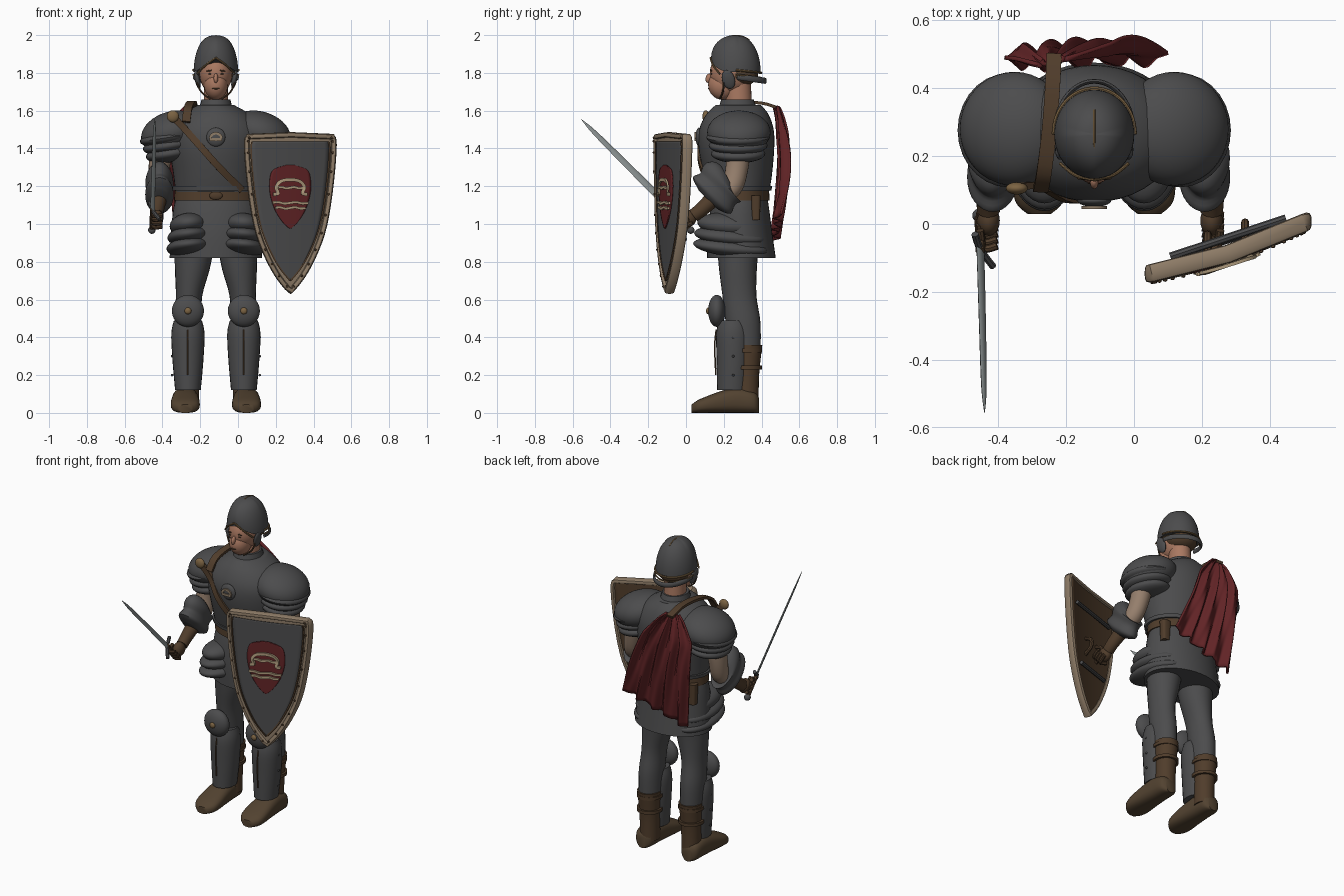
import bpy, bmesh
from math import sin, cos, pi, sqrt, radians
from mathutils import Vector, Matrix, Euler

if "Cube" in bpy.data.objects:
    bpy.data.objects.remove(bpy.data.objects["Cube"])
CX = -0.117  # body axis


def material(name, *rgb):
    m = bpy.data.materials.new(name)
    m.use_nodes = True
    m.diffuse_color = (*rgb, 1)
    m.node_tree.nodes["Principled BSDF"].inputs["Base Color"].default_value = (*rgb, 1)
    return m


steel = material("dark steel", .072, .072, .074)
leather = material("brown leather", .08, .046, .024)
boots = material("boot leather", .085, .055, .03)
skin = material("skin", .4, .19, .12)
sleeve_cloth = material("sleeve cloth", .3, .21, .15)
trim = material("pale trim", .27, .2, .135)
bronze = material("bronze", .2, .125, .055)
crimson = material("crimson cloth", .12, .017, .019)
blade_steel = material("blade steel", .27, .3, .3)
ivory = material("ivory ornament", .42, .32, .2)


def finish(name, bm, *mats, closed=True):
    if closed:
        bmesh.ops.recalc_face_normals(bm, faces=bm.faces)
    me = bpy.data.meshes.new(name)
    bm.to_mesh(me)
    bm.free()
    for m in mats:
        me.materials.append(m)
    for poly in me.polygons:
        poly.use_smooth = True
    me.set_sharp_from_angle(angle=radians(42))
    ob = bpy.data.objects.new(name, me)
    bpy.context.scene.collection.objects.link(ob)
    return ob


def smooth_rows(rows, steps):
    """Catmull-Rom interpolation of equal-length tuples."""
    out = []
    for i in range(len(rows) - 1):
        a, b, c, d = (rows[max(0, min(len(rows) - 1, i + k))] for k in (-1, 0, 1, 2))
        for s in range(steps):
            t = s / steps
            out.append([.5 * (2*q + (r-p)*t + (2*p-5*q+4*r-w)*t*t + (3*q-p-3*r+w)*t**3)
                        for p, q, r, w in zip(a, b, c, d)])
    return out + [list(rows[-1])]


def sweep(name, rows, mat, n=24, side=(1, 0, 0), up=None, steps=4, loop=False, power=1):
    """Elliptical section swept along rows of x, y, z, half width, half depth."""
    rows = rows if loop else smooth_rows(rows, steps)
    bm, rings, count = bmesh.new(), [], len(rows)
    pts = [Vector(r[:3]) for r in rows]
    for i, r in enumerate(rows):
        if loop:
            t = pts[(i + 1) % count] - pts[i - 1]
        else:
            t = Vector(up) if up else pts[min(i + 1, count - 1)] - pts[max(i - 1, 0)]
        nrm = t.cross(Vector(side)).normalized()
        s = nrm.cross(t).normalized()
        ring = []
        for k in range(n):
            ang = 2 * pi * k / n + (pi / 4 if n == 4 else 0)
            f = sqrt(2) if n == 4 else 1
            c, d = (f * (abs(v) ** power) * (1 if v > 0 else -1) for v in (cos(ang), sin(ang)))
            ring.append(bm.verts.new(pts[i] + s * c * max(r[3], .001) + nrm * d * max(r[4], .001)))
        rings.append(ring)
    for i in range(count if loop else count - 1):
        a, b = rings[i], rings[(i + 1) % count]
        for k in range(n):
            bm.faces.new((a[k], a[(k + 1) % n], b[(k + 1) % n], b[k]))
    if not loop:
        bm.faces.new(rings[0])
        bm.faces.new(rings[-1])
    return finish(name, bm, mat)


def loft(name, rows, mat, **kw):
    return sweep(name, rows, mat, up=(0, 0, 1), **kw)


def tube(name, pts, r, mat, side=(1, .13, .07)):
    return sweep(name, [(*p, r, r) for p in pts], mat, n=8, side=side)


def ball(name, loc, size, mat, rot=(0, 0, 0), seg=28):
    bm = bmesh.new()
    m = Matrix.Translation(loc) @ Euler(rot).to_matrix().to_4x4() @ Matrix.Diagonal((*size, 1))
    bmesh.ops.create_uvsphere(bm, u_segments=seg, v_segments=seg // 2, radius=1, matrix=m)
    return finish(name, bm, mat)


def sheet(name, point, nu, nv, thick, *mats):
    """Grid surface thickened away from its front; the second material is the back."""
    bm = bmesh.new()
    g = [[bm.verts.new(point(i / nu, j / nv)) for i in range(nu + 1)] for j in range(nv + 1)]
    for j in range(nv):
        for i in range(nu):
            bm.faces.new((g[j][i], g[j][i + 1], g[j + 1][i + 1], g[j + 1][i]))
    ob = finish(name, bm, *mats, closed=False)
    mod = ob.modifiers.new("thickness", "SOLIDIFY")
    mod.thickness, mod.offset, mod.material_offset = thick, -1, len(mats) - 1


# Torso, collar, belt and skirt
torso = [(CX, .28, 1.17, .215, .16), (CX, .275, 1.26, .225, .18), (CX, .267, 1.4, .245, .2),
         (CX, .267, 1.5, .24, .197), (CX, .272, 1.58, .18, .165), (CX, .277, 1.63, .095, .12)]
loft("breastplate", torso, steel, n=40)
loft("collar", [(CX, .275, 1.6, .092, .105), (CX, .272, 1.66, .076, .086)], steel)
loft("waist_rim", [(CX, .28, 1.178, .228, .172), (CX, .28, 1.2, .232, .176)], steel, n=40)
loft("skirt", [(CX, .29, 1.18, .2, .135), (CX, .285, 1.08, .225, .155),
               (CX, .285, .95, .238, .172), (CX, .293, .82, .245, .182)], steel, n=40)
loft("belt", [(CX, .285, 1.125, .222, .158), (CX, .285, 1.175, .218, .155)], leather, n=40)
ball("belt_buckle", (CX, .125, 1.15), (.035, .01, .022), leather)
for s in (-1, 1):
    loft("belt_pouch", [(CX + s*.19, .37, 1.02, .025, .022), (CX + s*.19, .37, 1.15, .03, .025)],
         leather, power=.6)


def chest_y(x, z):
    for a, b in zip(torso, torso[1:]):
        if a[2] <= z <= b[2]:
            t = (z - a[2]) / (b[2] - a[2])
            y, rx, ry = (a[k] + (b[k] - a[k]) * t for k in (1, 3, 4))
            return y - ry * sqrt(max(.05, 1 - ((x - CX) / rx) ** 2))


# Chest medallion, baldric and cape strap
my = chest_y(CX, 1.46)
ball("medallion", (CX, my, 1.46), (.05, .018, .05), steel)
sweep("medallion_ornament", [(CX + .03 * cos(a), my - .02, 1.453 + .027 * sin(a), .004, .007)
                             for a in [k * pi / 6 for k in range(7)]], trim, n=4, side=(0, 1, 0))
sweep("medallion_bar", [(CX - .033, my - .02, 1.447, .004, .007),
                        (CX + .033, my - .02, 1.447, .004, .007)], trim, n=4, side=(0, 1, 0))
path = [(-.345, .11, 1.57)] + [(x, chest_y(x, z) - .004, z) for x, z in
                               ((-.27, 1.49), (-.19, 1.4), (-.1, 1.3), (.02, 1.18))]
sweep("baldric", [(*p, .018, .01) for p in path], leather, n=4, side=(.7, 0, .75))
ball("baldric_buckle", (-.345, .105, 1.57), (.032, .018, .032), bronze)
sweep("cape_strap", [(x, y, z, .022, .008) for x, y, z in
                     ((-.275, .1, 1.54), (-.265, .15, 1.61), (-.25, .27, 1.64),
                      (-.24, .4, 1.64), (-.235, .5, 1.61))], leather, n=4)


# Gathered cape hanging from the right shoulder
def cape_point(u, v):
    spread = min(1, v / .22) ** .7
    left = -.28 - .115 * spread + .06 * v
    right = -.2 + .09 * spread + .21 * v
    fold = sin(u * 9 * pi + 2.5 * v + 3) + .4 * sin(u * 15 * pi - 3 * v)
    y = .475 + .02 * u + .04 * sin(pi * v ** .8) + (.006 + .012 * spread) * fold
    return left + (right - left) * u, y, 1.62 - v * (.71 - .17 * u) - .03 * u * spread


sheet("cape", cape_point, 70, 24, .012, crimson)

# Head and face
loft("neck", [(CX, .28, 1.6, .065, .07), (CX, .275, 1.76, .062, .068)], skin)
ball("head", (CX, .24, 1.8), (.088, .114, .115), skin)
ball("jaw", (CX, .195, 1.737), (.063, .078, .08), skin)
ball("nose", (CX, .122, 1.772), (.012, .018, .026), skin, (-.3, 0, 0))
ball("mouth", (CX, .12, 1.717), (.02, .004, .004), leather)
ball("hair", (CX, .29, 1.79), (.092, .092, .06), leather)


# Helmet with a pointed brow opening
def dome_arc(a):
    return .131 * max(0, cos(a)) ** .85, 1.805 + .193 * sin(a)


dome = []
for k in range(11):
    r, z = dome_arc(k * pi / 20)
    dome.append((CX, .264, z, r * .9, r))
helmet = loft("helmet", dome, steel, n=48, steps=2)
for v in helmet.data.vertices:
    if v.co.y < .264:
        v.co.z += .075 * max(0, 1 - abs(v.co.x - CX) / .11) * (2 - v.co.z) / .2
arc = [dome_arc(.7 + k * .12) for k in range(8)]
tube("helmet_ridge", [(CX, .264 - r, z - .001) for r, z in arc] +
     [(CX, .264 + r, z - .001) for r, z in arc[:2:-1]], .004, bronze)
for r, z in ((.006, 1.815), (.004, 1.79)):
    tube("helmet_back_rim", [(CX + .12 * cos(a), .264 + .135 * sin(a), z - .015 * sin(a))
                             for a in [k * pi / 10 for k in range(11)]], r, bronze, (0, 0, 1))
sweep("neck_guard", [(CX + .115 * cos(a), .27 + .15 * sin(a), 1.78 - .022 * sin(a), .016, .007)
                     for a in [k * pi / 10 for k in range(11)]], steel, n=8, side=(0, 0, 1))
for s in (-1, 1):
    ball("cheek_guard", (CX + s*.098, .225, 1.765), (.014, .034, .052), steel, (.3, s*.2, 0))
    tube("brow_trim", [(CX, .13, 1.88), (CX + s*.055, .143, 1.84), (CX + s*.1, .178, 1.795)],
         .005, bronze)
    tube("chin_strap", [(CX + s*.1, .2, 1.75), (CX + s*.078, .195, 1.7), (CX + s*.03, .18, 1.662)],
         .005, leather)
    ball("eye", (CX + s*.03, .135, 1.795), (.012, .004, .004), leather)
    ball("eyebrow", (CX + s*.032, .134, 1.812), (.02, .004, .004), leather, (0, s*.15, 0))

for s in (-1, 1):
    # Shoulder armour
    ball("pauldron", (CX + s*.235, .28, 1.485), (.165, .168, .11), steel, (0, s*.3, 0), 40)
    for k in range(3):
        ball("pauldron_lame", (CX + s*(.252 - .004*k), .276, 1.458 - .043*k),
             (.152 - .012*k, .168 - .012*k, .046), steel, (0, s*.15, 0))
    # Arm, cuff and glove
    hx = CX + s * (.328 + s * .017)
    ex = CX + s * (.312 + s * .013)
    sweep("sleeve", [(CX + s*.285, .28, 1.42, .065, .065), (CX + s*.3, .27, 1.3, .056, .06),
                     (ex, .24, 1.19, .052, .055), (hx, .15, 1.13, .045, .045)], sleeve_cloth)
    sweep("elbow_cuff", [(ex, y, z, a, b) for y, z, a, b in
                         ((.225, 1.235, .045, .08), (.2, 1.22, .074, .138),
                          (.168, 1.185, .066, .124), (.135, 1.15, .075, .138),
                          (.115, 1.13, .045, .07))], steel, n=32)
    sweep("glove", [(ex, .16, 1.15, .045, .045), (hx, .08, 1.075, .036, .038),
                    (hx, .04, 1.045, .034, .036)], leather)
    ball("hand", (hx, .01, 1.03), (.033, .045, .045), leather, (.6, 0, 0))
    for k in range(4):
        y, z = .005 - .018 * k, .995 + .02 * k
        tube("finger", [(hx + s*.026, y + .03, z + .01), (hx + s*.015, y - .022, z - .012),
                        (hx - s*.025, y - .015, z - .008)], .012, leather, (.1, .05, 1))
    # Thigh plates
    for y, z, rx, ry, h in ((.225, .995, .1, .165, .062), (.23, .935, .112, .188, .05),
                            (.235, .878, .117, .198, .048)):
        ball("tasset_lame", (CX + s*.145, y, z), (rx, ry, h), steel, (-.1, s*.1, 0), 36)
    # Leg, greave, knee and boot
    x = CX + s * .148
    loft("leg", [(CX + s*.115, .275, .88, .105, .11), (CX + s*.125, .275, .76, .092, .1),
                 (x - s*.006, .283, .62, .07, .09), (x, .302, .48, .07, .092),
                 (x, .315, .33, .065, .08)], steel)
    loft("greave", [(x, .25, .49, .074, .075), (x, .25, .42, .088, .09), (x, .25, .28, .082, .088),
                    (x, .245, .12, .068, .08)], steel)
    tube("greave_ridge", [(x, .16, .44), (x, .152, .35), (x, .158, .2)], .004, leather)
    ball("knee_disc", (x, .163, .54), (.085, .046, .085), steel)
    ball("knee_boss", (x, .118, .54), (.018, .012, .018), bronze)
    loft("boot_shaft", [(x, .32, .05, .058, .065), (x, .325, .2, .06, .062),
                        (x, .33, .36, .07, .074)], leather)
    for z in (.24, .33):
        loft("boot_strap", [(x, .325, z - .01, .076, .078), (x, .325, z + .01, .076, .078)], leather)
    fx = x + s * .014
    sweep("boot", [(fx, y, h, w, h) for y, w, h in
                   ((.386, .03, .04), (.36, .058, .056), (.28, .066, .066), (.2, .072, .06),
                    (.11, .077, .044), (.06, .067, .033), (.03, .035, .022))],
          boots, power=.75, up=(0, -1, 0))
    for z in (.2, .3, .4):
        ball("greave_rivet", (x + s*.084, .25, z), (.007, .007, .007), steel, seg=8)

# Sword in the right hand
sweep("sword_blade", [(-.452, -.08, 1.08, .022, .006), (-.446, -.3, 1.3, .019, .006),
                      (-.442, -.48, 1.48, .014, .005), (-.44, -.555, 1.555, .001, .001)],
      blade_steel, n=8, side=(-.5, .6, .6))
tube("sword_guard", [(-.468, -.03, 1.115), (-.452, -.075, 1.072), (-.415, -.125, 1.025)],
     .011, steel)
tube("sword_grip", [(-.452, -.08, 1.08), (-.456, .02, .975)], .014, leather)
ball("sword_pommel", (-.456, .025, .968), (.02, .02, .02), steel)

# Curved shield: height and half width
SX = .277
shield = smooth_rows([(.645, .002), (.72, .062), (.82, .118), (.95, .169), (1.1, .2),
                      (1.28, .222), (1.42, .231), (1.462, .224)], 3)
field = [(1.11 + (z - 1.1) * .9, w * .9) for z, w in shield]
badge = smooth_rows([(.975, .002), (1.01, .04), (1.08, .083), (1.17, .108), (1.25, .106),
                     (1.29, .085), (1.312, .02)], 3)


def face_y(x):
    return -.1 + .33 * (x - SX) + .35 * (x - SX) ** 2


def shield_layer(name, outline, lift, thick, *mats):
    def point(u, v):
        z, w = outline[round(v * (len(outline) - 1))]
        x = SX + (2 * u - 1) * w
        return x, face_y(x) - lift, z
    sheet(name, point, 16, len(outline) - 1, thick, *mats)


def shield_strip(name, pts, lift, r, mat, n=4):
    sweep(name, [(SX + x, face_y(SX + x) - lift, z, min(r, .005) if n == 4 else r, r)
                 for x, z in pts], mat, n=n, side=(0, 1, 0))


shield_layer("shield_board", shield, 0, .03, trim, leather)
shield_layer("shield_field", field, .007, .007, steel)
shield_layer("shield_badge", badge, .014, .007, crimson)
edge = [(SX + w, z) for z, w in shield] + [(SX, 1.472)] + [(SX - w, z) for z, w in shield[:0:-1]]
sweep("shield_rim", [(x, face_y(x) + .012, z, .027, .015) for x, z in edge], trim,
      n=12, side=(0, 1, 0), loop=True, power=.7)
for sgn in (-1, 1):
    shield_strip("field_edging", [(sgn * w, z) for z, w in field], .007, .004, leather)
for x, z in edge[1::2]:
    px, pz = SX + (x - SX) * .97, 1.1 + (z - 1.1) * .985
    ball("shield_stud", (px, face_y(px) - .015, pz), (.007, .006, .007), leather, seg=8)

# Badge ornament: an arch above wavy bars
shield_strip("badge_arch", [(-.09, 1.158), (-.064, 1.163), (-.075, 1.195), (-.05, 1.226),
                            (0, 1.235), (.05, 1.226), (.075, 1.195), (.064, 1.163),
                            (.09, 1.158)], .022, .009, ivory)
for z, w in ((1.192, .065), (1.112, .094), (1.085, .08)):
    shield_strip("badge_bar", [(w*k/3, z + .004 * sin(2 * k)) for k in range(-3, 4)],
                 .021, .007, ivory)

# Arm bars and grips behind the shield
for z, w in ((1.3, .17), (.92, .12)):
    shield_strip("shield_bar", [(-w, z), (w, z)], -.05, .012, steel, 8)
for dx in (-.06, .05):
    x, y = SX + dx, face_y(SX + dx)
    tube("shield_grip", [(x, y + .02, 1.02), (x, y + .08, 1.05), (x, y + .08, 1.1),
                         (x, y + .02, 1.13)], .012, leather)
